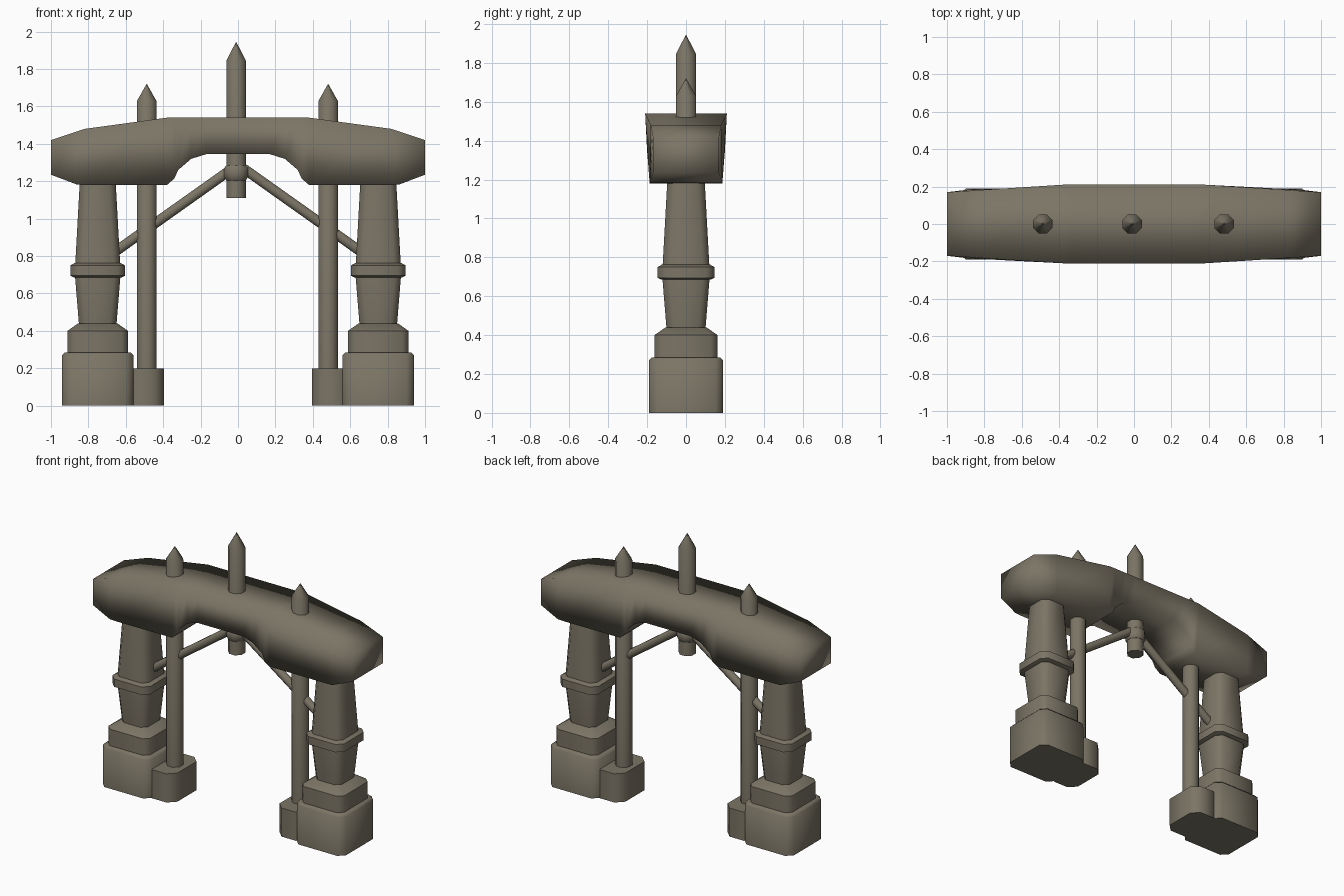
import bpy, math
from mathutils import Vector

if "Cube" in bpy.data.objects:
    bpy.data.objects.remove(bpy.data.objects["Cube"])

stone = bpy.data.materials.new("weathered_stone")
stone.diffuse_color = (0.20, 0.178, 0.132, 1)
stone.use_nodes = True
stone.node_tree.nodes["Principled BSDF"].inputs["Base Color"].default_value = stone.diffuse_color


def loft(name, rings, angle):
    """Skin a list of equal-length point rings and cap both ends."""
    n = len(rings[0])
    verts = [p for r in rings for p in r]
    faces = [(i * n + j, i * n + (j + 1) % n, (i + 1) * n + (j + 1) % n, (i + 1) * n + j)
             for i in range(len(rings) - 1) for j in range(n)]
    faces += [tuple(reversed(range(n))), tuple(range(len(verts) - n, len(verts)))]
    me = bpy.data.meshes.new(name)
    me.from_pydata(verts, [], faces)
    me.materials.append(stone)
    ob = bpy.data.objects.new(name, me)
    bpy.context.collection.objects.link(ob)
    bpy.ops.object.select_all(action='DESELECT')
    ob.select_set(True)
    bpy.context.view_layer.objects.active = ob
    bpy.ops.object.shade_smooth_by_angle(angle=math.radians(angle))
    return ob


def block_ring(cx, hx, hy, z, c):
    """Square ring with chamfered corners."""
    pts = [(hx, -hy + c), (hx, hy - c), (hx - c, hy), (-hx + c, hy),
           (-hx, hy - c), (-hx, -hy + c), (-hx + c, -hy), (hx - c, -hy)]
    return [(cx + x, y, z) for x, y in pts]


def rod(name, a, b, stops, sides=8, angle=50):
    """Round rod from a to b; stops are (fraction, radius)."""
    a, b = Vector(a), Vector(b)
    q = (b - a).to_track_quat('Z', 'Y')
    rings = []
    for t, r in stops:
        rings.append([a.lerp(b, t) + q @ Vector((r * math.cos(k), r * math.sin(k), 0))
                      for k in [math.tau * (i + .5) / sides for i in range(sides)]])
    return loft(name, rings, angle)


def pointed_post(name, x, z0, z1, z2):
    s = (z1 - z0) / (z2 - z0)
    rod(name, (x, 0, z0), (x, 0, z2), [(0, .056), (s, .056), (1, .001)])


# arched lintel: x, top z, bottom z, top half width, bottom half width
half = [(0.17, 1.54, 1.345, .21, .20), (0.25, 1.54, 1.32, .21, .198),
        (0.32, 1.54, 1.26, .21, .193), (0.34, 1.54, 1.215, .21, .19),
        (0.38, 1.54, 1.18, .21, .185), (0.82, 1.48, 1.18, .182, .187),
        (0.86, 1.467, 1.182, .179, .187), (1.0, 1.42, 1.235, .17, .17)]
sections = [(-s[0],) + s[1:] for s in reversed(half)] + half
loft("arched_lintel", [[(x, -wt, zt), (x, wt, zt), (x, wb, zb), (x, -wb, zb)]
                       for x, zt, zb, wt, wb in sections], 100)

# pillars, feet, side posts and struts on both sides
for side, sx in (("left", -1), ("right", 1)):
    px = .75 * sx
    loft(side + "_pillar_base", [block_ring(px, h, h, z, c) for z, h, c in
         [(0, .19, .04), (.27, .19, .04), (.285, .175, .035), (.285, .162, .035),
          (.40, .162, .035), (.44, .105, .025)]], 50)
    loft(side + "_pillar_shaft", [block_ring(px, h, h, z, .035) for z, h in
         [(.43, .10), (.70, .122), (.76, .12), (1.25, .093)]], 50)
    loft(side + "_pillar_band", [block_ring(px, h, h, z, .04) for z, h in
         [(.685, .125), (.695, .146), (.75, .146), (.762, .125)]], 50)
    loft(side + "_post_foot", [block_ring(sx * .50, .105, .155, z, .05)
                               for z in (0, .2)], 50)
    pointed_post(side + "_post", sx * .485 - .003, .15, 1.63, 1.72)
    rod(side + "_strut", (sx * .03, 0, 1.268), (sx * .655, 0, .825),
        [(0, .029), (1, .029)])

# hanging centre post with its collar
pointed_post("centre_post", -.01, 1.11, 1.845, 1.945)
rod("centre_collar", (-.01, 0, 1.205), (-.01, 0, 1.285),
    [(0, .057), (.25, .07), (.8, .07), (1, .057)])
